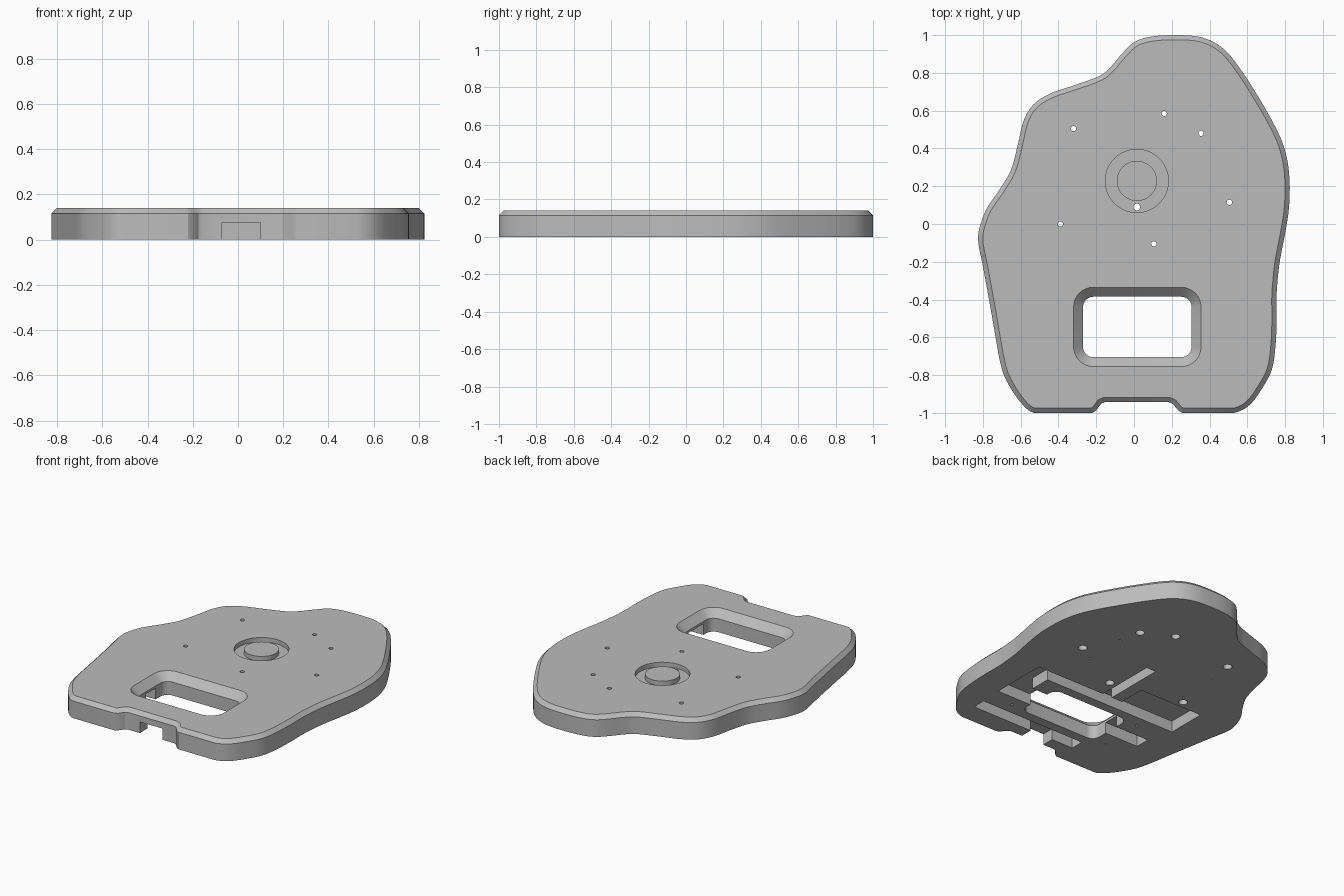
import bpy, bmesh, math
from mathutils import Vector

cube = bpy.data.objects.get("Cube")
if cube:
    bpy.data.objects.remove(cube)

grey = bpy.data.materials.new("plain_grey")
grey.use_nodes = True
grey.diffuse_color = (0.5, 0.5, 0.5, 1)
grey.node_tree.nodes["Principled BSDF"].inputs["Base Color"].default_value = (0.5, 0.5, 0.5, 1)

HEIGHT, CHAMFER, POCKET = 0.14, 0.025, 0.075


def loft(name, layers):
    """Solid from (z, outline) layers with equal point counts."""
    bm = bmesh.new()
    rings = [[bm.verts.new((x, y, z)) for x, y in pts] for z, pts in layers]
    n = len(rings[0])
    for low, high in zip(rings, rings[1:]):
        for i in range(n):
            j = (i + 1) % n
            bm.faces.new((low[i], low[j], high[j], high[i]))
    bm.faces.new(rings[0][::-1])
    bm.faces.new(rings[-1])
    bmesh.ops.recalc_face_normals(bm, faces=bm.faces)
    mesh = bpy.data.meshes.new(name)
    bm.to_mesh(mesh)
    bm.free()
    mesh.materials.append(grey)
    obj = bpy.data.objects.new(name, mesh)
    bpy.context.collection.objects.link(obj)
    return obj


def select_only(obj):
    bpy.ops.object.select_all(action='DESELECT')
    obj.select_set(True)
    bpy.context.view_layer.objects.active = obj


def cut(target, layers):
    cutter = loft("cutter", layers)
    cutter.hide_render = True
    mod = target.modifiers.new("cut", 'BOOLEAN')
    mod.operation, mod.solver, mod.object = 'DIFFERENCE', 'EXACT', cutter
    select_only(target)
    bpy.ops.object.modifier_apply(modifier=mod.name)
    bpy.data.objects.remove(cutter)


def circle(cx, cy, r, n=20):
    return [(cx + r * math.cos(math.tau * i / n), cy + r * math.sin(math.tau * i / n))
            for i in range(n)]


def rounded_rect(x0, x1, y0, y1, r, n=8):
    corners = [(x1 - r, y1 - r), (x0 + r, y1 - r), (x0 + r, y0 + r), (x1 - r, y0 + r)]
    return [(cx + r * math.cos(a), cy + r * math.sin(a))
            for q, (cx, cy) in enumerate(corners)
            for a in [(q + i / n) * math.pi / 2 for i in range(n + 1)]]


def spline(pts, steps=5):
    """Smooth open curve through the points, level at both ends."""
    p = [Vector(v) for v in pts]
    p = [p[0] - Vector((0.1, 0))] + p + [p[-1] + Vector((0.1, 0))]
    out = []
    for a, b, c, d in zip(p, p[1:], p[2:], p[3:]):
        for k in range(steps):
            t = k / steps
            out.append(0.5 * (2 * b + (c - a) * t + (2 * a - 5 * b + 4 * c - d) * t * t
                              + (3 * b - a - 3 * c + d) * t ** 3))
    return [tuple(v) for v in out] + [pts[-1]]


def inset(pts, dist):
    out = []
    for i, q in enumerate(pts):
        q = Vector(q)
        d0 = (q - Vector(pts[i - 1])).normalized()
        d1 = (Vector(pts[(i + 1) % len(pts)]) - q).normalized()
        n0, n1 = Vector((-d0.y, d0.x)), Vector((-d1.y, d1.x))
        out.append(tuple(q + (n0 + n1) * dist / (1 + n0.dot(n1))))
    return out


# Wavy outline, counter-clockwise from the front edge, then the front notch
wave = [(.53, -1), (.61, -.96), (.675, -.875), (.73, -.77), (.75, -.635), (.755, -.5),
        (.755, -.37), (.77, -.21), (.8, -.05), (.82, .08), (.824, .22), (.81, .345),
        (.77, .47), (.675, .645), (.56, .825), (.465, .935), (.35, .99), (.2, 1),
        (.08, .99), (0, .962), (-.065, .9), (-.12, .835), (-.18, .785), (-.315, .735),
        (-.445, .69), (-.535, .63), (-.585, .545), (-.615, .42), (-.65, .29),
        (-.71, .185), (-.775, .09), (-.812, 0), (-.825, -.09), (-.795, -.25),
        (-.75, -.5), (-.71, -.725), (-.675, -.83), (-.6, -.945), (-.53, -1)]
notch = [(-.22, -1), (-.2, -.987), (-.175, -.952), (-.155, -.943),
         (.185, -.943), (.205, -.952), (.235, -.987), (.255, -1)]
outline = spline(wave) + notch

# Main plate with chamfered top edge
plate = loft("base_plate", [(0, outline), (HEIGHT - CHAMFER, outline),
                            (HEIGHT, inset(outline, CHAMFER))])

# Window with sloping rim
inner = rounded_rect(-.27, .305, -.705, -.385, .055)
rim = rounded_rect(-.32, .355, -.755, -.335, .105)
over = rounded_rect(-.33, .365, -.765, -.325, .115)
cut(plate, [(-.1, inner), (HEIGHT - .05, inner), (HEIGHT, rim), (HEIGHT + .01, over)])

# Underside wiring pockets
back_pocket = [(.56, -.235), (.05, -.235), (.05, .18), (-.02, .18), (-.02, -.235),
               (-.1, -.235), (-.1, -.05), (-.57, -.05), (-.57, -.32), (.42, -.32),
               (.42, -.46), (.28, -.46), (.28, -.62), (.56, -.62)]
front_channel = [(.55, -.77), (-.23, -.77), (-.23, -.86), (-.07, -.86),
                 (-.07, -1.1), (.1, -1.1), (.1, -.86), (.55, -.86)]
side_pocket = [(-.25, -.49), (-.52, -.49), (-.52, -.59), (-.25, -.59)]
for pocket in (back_pocket, front_channel, side_pocket):
    cut(plate, [(-.1, pocket), (POCKET, pocket)])

# Round groove on top, with its centre boss
DIAL = (.015, .228)
disc = circle(*DIAL, .167, 64)
cut(plate, [(HEIGHT - .03, disc), (HEIGHT + .1, disc)])
boss = circle(*DIAL, .106, 64)
centre_boss = loft("centre_boss", [(HEIGHT - .032, boss), (HEIGHT, boss)])

# Wire hole in the groove
wire = circle(DIAL[0], .09, .018)
cut(plate, [(.03, wire), (HEIGHT + .1, wire)])

# Counterbored through holes
for x, y in [(-.32, .505), (.16, .585), (.355, .48), (.505, .115), (.105, -.105), (-.39, 0)]:
    wide, thin = circle(x, y, .028), circle(x, y, .014)
    cut(plate, [(-.1, wide), (.08, wide), (.08, thin), (HEIGHT + .1, thin)])

# Small blind screw holes underneath
for x in (-.355, .39):
    for y in (-.69, -.4, .045, .33):
        screw = circle(x, y, .008, 10)
        cut(plate, [(-.1, screw), (.06, screw)])

for obj in (plate, centre_boss):
    select_only(obj)
    bpy.ops.object.shade_smooth_by_angle(angle=math.radians(30))
